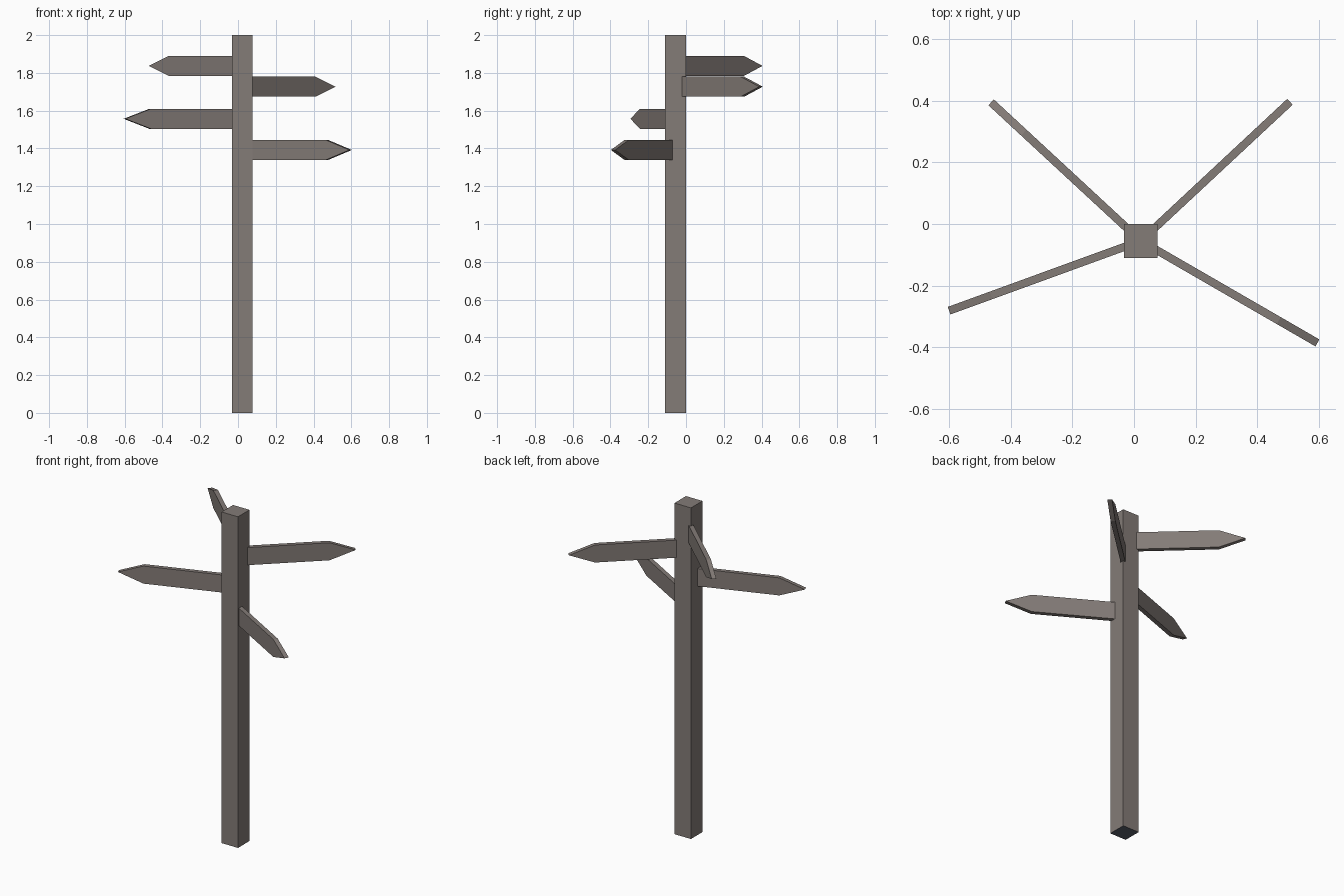
import bpy
import bmesh
from math import radians
from mathutils import Matrix

if "Cube" in bpy.data.objects:
    bpy.data.objects.remove(bpy.data.objects["Cube"], do_unlink=True)


def make_material(name, color):
    mat = bpy.data.materials.new(name)
    mat.use_nodes = True
    mat.diffuse_color = (*color, 1)
    mat.node_tree.nodes["Principled BSDF"].inputs["Base Color"].default_value = (*color, 1)
    return mat


weathered_wood = make_material("weathered grey wood", (0.23, 0.2, 0.185))
dark_base = make_material("dark slate", (0.1, 0.115, 0.15))

POST_X, POST_Y = 0.022, -0.055
POST_WIDTH, POST_HEIGHT = 0.11, 2.0
SIGN_LENGTH, SIGN_SHOULDER = 0.663, 0.518
SIGN_HEIGHT, SIGN_THICKNESS = 0.106, 0.026


def add_object(name, bm, *materials):
    bmesh.ops.recalc_face_normals(bm, faces=bm.faces)
    mesh = bpy.data.meshes.new(name)
    bm.to_mesh(mesh)
    bm.free()
    for mat in materials:
        mesh.materials.append(mat)
    obj = bpy.data.objects.new(name, mesh)
    bpy.context.collection.objects.link(obj)
    return obj


# Square post, with a dark underside
bm = bmesh.new()
bmesh.ops.create_cube(bm, size=1)
bmesh.ops.scale(bm, vec=(POST_WIDTH, POST_WIDTH, POST_HEIGHT), verts=bm.verts)
bmesh.ops.translate(bm, vec=(POST_X, POST_Y, POST_HEIGHT / 2), verts=bm.verts)
bm.normal_update()
for face in bm.faces:
    face.material_index = 1 if face.normal.z < -0.5 else 0
add_object("post", bm, weathered_wood, dark_base)


# Pointed boards radiating from the post axis
def add_sign(name, angle, height):
    half = SIGN_HEIGHT / 2
    outline = [(0, -half), (SIGN_SHOULDER, -half), (SIGN_LENGTH, 0),
               (SIGN_SHOULDER, half), (0, half)]
    bm = bmesh.new()
    face = bm.faces.new([bm.verts.new((x, -SIGN_THICKNESS / 2, z)) for x, z in outline])
    extruded = bmesh.ops.extrude_face_region(bm, geom=[face])["geom"]
    new_verts = [v for v in extruded if isinstance(v, bmesh.types.BMVert)]
    bmesh.ops.translate(bm, vec=(0, SIGN_THICKNESS, 0), verts=new_verts)
    place = Matrix.Translation((POST_X, POST_Y, height)) @ Matrix.Rotation(radians(angle), 4, "Z")
    bmesh.ops.transform(bm, matrix=place, verts=bm.verts)
    add_object(name, bm, weathered_wood)


add_sign("sign_back_right", 137.2, 1.837)
add_sign("sign_back_left", 43, 1.727)
add_sign("sign_front_right", 200, 1.557)
add_sign("sign_front_left", -30, 1.392)
